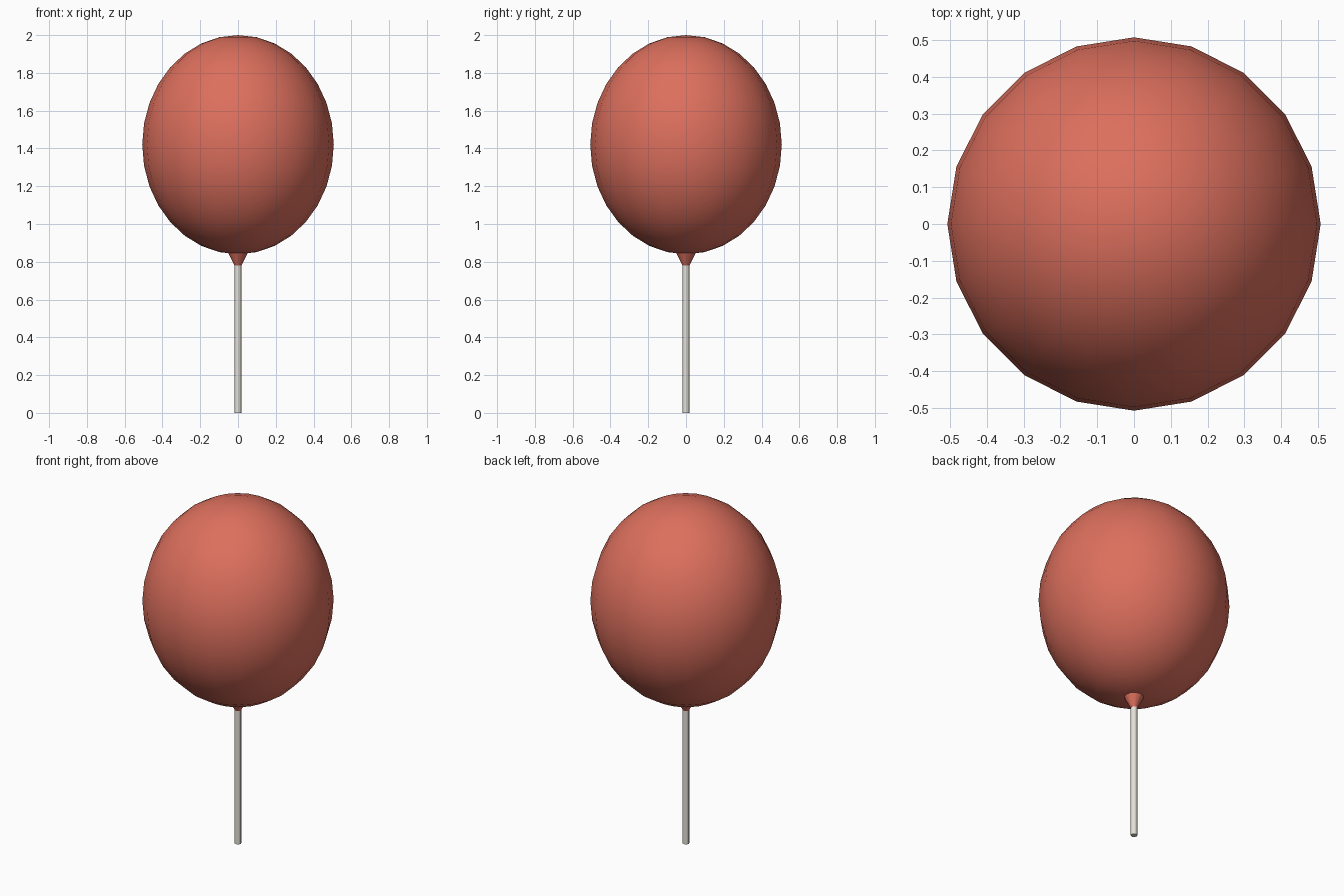
import bpy

if "Cube" in bpy.data.objects:
    bpy.data.objects.remove(bpy.data.objects["Cube"])


def finish(name, color, angle):
    """Name, colour and smooth the active object."""
    ob = bpy.context.object
    ob.name = name
    mat = bpy.data.materials.new(name + "_colour")
    mat.diffuse_color = color
    mat.use_nodes = True
    mat.node_tree.nodes["Principled BSDF"].inputs["Base Color"].default_value = mat.diffuse_color
    ob.data.materials.append(mat)
    bpy.ops.object.shade_smooth_by_angle(angle=angle)
    return ob


RED = (0.72, 0.16, 0.11, 1)
CREAM = (0.78, 0.75, 0.69, 1)

# Balloon: slightly tall sphere
bpy.ops.mesh.primitive_uv_sphere_add(segments=20, ring_count=16, radius=1, location=(0, 0, 1.42))
bpy.context.object.scale = (0.507, 0.507, 0.58)
bpy.ops.object.transform_apply(location=False, rotation=False, scale=True)
finish("balloon", RED, 0.7)

# Neck: small funnel under the balloon
bpy.ops.mesh.primitive_cone_add(vertices=12, radius1=0.018, radius2=0.054, depth=0.07, location=(0, 0, 0.815))
finish("neck", RED, 0.7)

# Stick
bpy.ops.mesh.primitive_cylinder_add(vertices=8, radius=0.018, depth=0.80, location=(0, 0, 0.40))
finish("stick", CREAM, 0.9)
